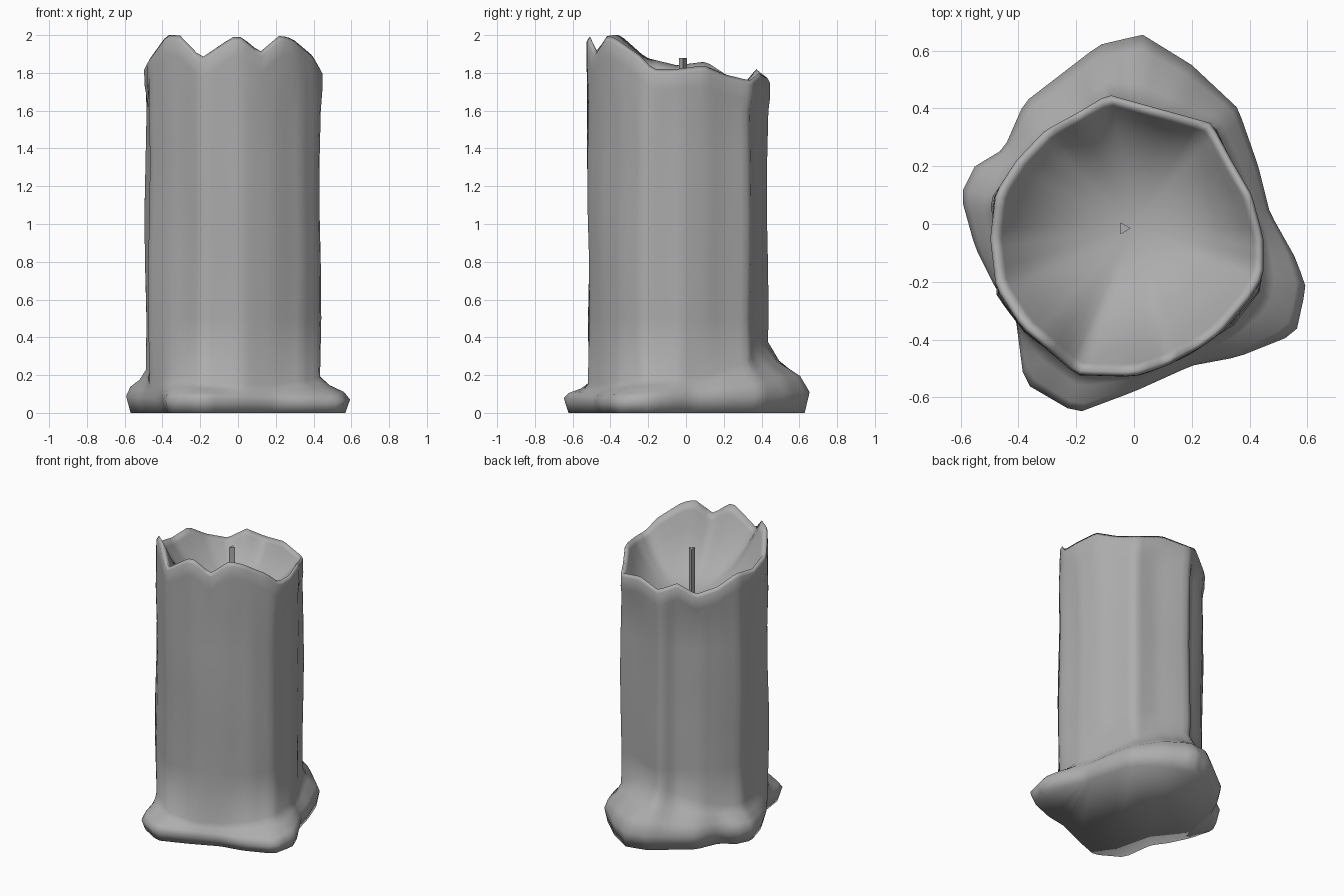
import bpy, bmesh, math
from mathutils import Vector

if "Cube" in bpy.data.objects:
    bpy.data.objects.remove(bpy.data.objects["Cube"])

SEG = 84

# Rim outline of the wax pillar: x, y, rim height (counter-clockwise)
RIM = [(.45, -.05, 1.82), (.41, .10, 1.84), (.34, .22, 1.79), (.27, .35, 1.76),
       (.09, .40, 1.80), (-.09, .45, 1.77), (-.2, .385, 1.82), (-.31, .325, 1.75),
       (-.41, .22, 1.79), (-.48, .11, 1.86), (-.5, -.05, 1.84), (-.48, -.22, 1.88),
       (-.39, -.36, 2.0), (-.32, -.42, 2.0), (-.2, -.525, 1.88), (-.03, -.53, 1.99),
       (.02, -.525, 1.99), (.12, -.49, 1.91), (.23, -.43, 2.0), (.3, -.38, 1.98),
       (.41, -.25, 1.89), (.45, -.18, 1.82)]
# Pillar section: x, y, height where the melted foot begins
BODY = [(.43, -.02, .2), (.38, .12, .2), (.33, .22, .24), (.275, .335, .27), (.12, .37, .36),
        (-.1, .44, .38), (-.17, .35, .32), (-.32, .29, .28), (-.41, .2, .25),
        (-.49, .08, .23), (-.465, -.1, .22), (-.47, -.24, .2), (-.37, -.38, .19),
        (-.27, -.45, .19), (-.19, -.515, .16), (.03, -.52, .15), (.2, -.44, .15),
        (.34, -.35, .17), (.435, -.22, .19)]
# Foot outline: x, y, height of its widest point
FOOT = [(.47, .04, .08), (.43, .2, .09), (.36, .4, .1), (.2, .55, .11), (.03, .655, .11),
        (-.12, .62, .11), (-.38, .42, .1), (-.45, .26, .1), (-.55, .2, .1),
        (-.6, .1, .09), (-.55, -.08, .08), (-.48, -.22, .08), (-.41, -.32, .08),
        (-.38, -.55, .07), (-.2, -.655, .08), (0, -.58, .07), (.2, -.49, .06),
        (.36, -.46, .06), (.56, -.38, .06), (.595, -.22, .07), (.56, -.12, .08)]


def sample(outline, ang):
    """Point where a ray from the axis meets the outline."""
    d = Vector((math.cos(ang), math.sin(ang)))
    for a, b in zip(outline, outline[1:] + outline[:1]):
        ca, cb = d.x * a[1] - d.y * a[0], d.x * b[1] - d.y * b[0]
        if ca <= 0 < cb and d.x * (a[0] + b[0]) + d.y * (a[1] + b[1]) > 0:
            return Vector(a).lerp(Vector(b), -ca / (cb - ca))


def scaled(p, s, z):
    return Vector((p.x * s, p.y * s, z))


def column(i):
    """Wax profile at one angle, from the ground up, over the rim and into the bowl."""
    t = math.tau * (i + .37) / SEG
    rim, body, foot = (sample(o, t) for o in (RIM, BODY, FOOT))
    pts = [scaled(foot, .96, 0), foot.copy()]
    for out, up in ((.2, .33), (.68, .62)):
        p = foot.lerp(body, out)
        p.z = foot.z + (body.z - foot.z) * up
        pts.append(p)
    pts.append(body.copy())
    for z in (.5, .8, 1.05, 1.35, 1.6):
        wobble = 1 + .012 * math.sin(3 * t + 5 * z) + .006 * math.sin(9 * t)
        pts.append(scaled(body, wobble, z))
    pts.append(scaled(body.lerp(rim, .8), 1, rim.z - .11))
    pts.append(scaled(rim, .995, rim.z - .025))
    pts.append(scaled(rim, .965, rim.z))
    # the bowl eases from the ragged rim into a round, even floor
    for s, k in ((.915, .12), (.83, .33), (.7, .56), (.54, .76), (.36, .9), (.18, .975)):
        ring = Vector((math.cos(t), math.sin(t), 1.83)) * .47
        ring.z = 1.83
        p = ring.lerp(rim, min(1, s ** 2 * 1.2))
        pts.append(scaled(p, s, p.z + (1.53 - p.z) * k))
    return pts


# Melted wax pillar with foot and bowl
bm = bmesh.new()
cols = [[bm.verts.new(p) for p in column(i)] for i in range(SEG)]
floor = bm.verts.new((0, 0, 1.53))
for a, b in zip(cols, cols[1:] + cols[:1]):
    for j in range(len(a) - 1):
        bm.faces.new((a[j], b[j], b[j + 1], a[j + 1]))
    bm.faces.new((a[-1], b[-1], floor))
bm.faces.new([c[0] for c in reversed(cols)])
for f in bm.faces:
    f.smooth = True
mesh = bpy.data.meshes.new("wax_pillar")
bm.to_mesh(mesh)
bm.free()
wax = bpy.data.objects.new("wax_pillar", mesh)
bpy.context.collection.objects.link(wax)

# Three-sided wick
bpy.ops.mesh.primitive_cylinder_add(vertices=3, radius=.024, depth=.38,
                                    location=(-.035, -.015, 1.69),
                                    rotation=(0, 0, -math.pi / 2))
wick = bpy.context.object
wick.name = "wick"

# Mid grey shared by wax and wick
grey = bpy.data.materials.new("mid_grey")
grey.diffuse_color = (.42, .42, .42, 1)
grey.use_nodes = True
grey.node_tree.nodes["Principled BSDF"].inputs["Base Color"].default_value = grey.diffuse_color
for ob in (wax, wick):
    ob.data.materials.append(grey)
